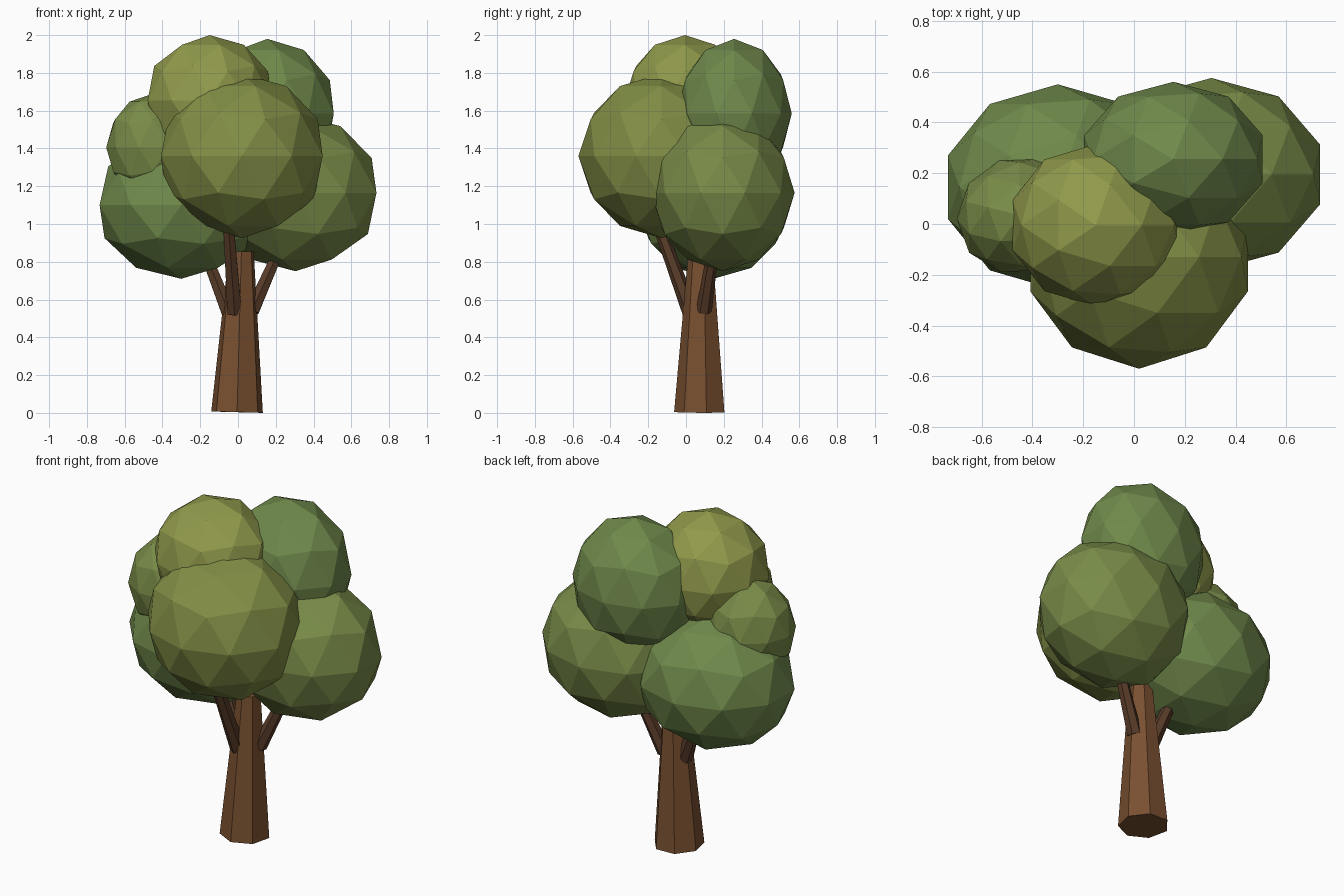
import bpy, math
from mathutils import Vector, Quaternion

if "Cube" in bpy.data.objects:
    bpy.data.objects.remove(bpy.data.objects["Cube"])


def material(name, rgb):
    m = bpy.data.materials.new(name)
    m.diffuse_color = (*rgb, 1)
    m.use_nodes = True
    m.node_tree.nodes["Principled BSDF"].inputs["Base Color"].default_value = m.diffuse_color
    return m


bark = material("bark", (0.19, 0.08, 0.03))
bark_dark = material("dark_bark", (0.10, 0.045, 0.022))
green = material("green_leaves", (0.16, 0.25, 0.07))
mid = material("mid_leaves", (0.19, 0.26, 0.065))
olive = material("olive_leaves", (0.22, 0.27, 0.06))
light = material("light_leaves", (0.28, 0.32, 0.07))


def limb(name, start, end, r1, r2, sides, mat, turn=0.0):
    """Tapered prism between two points."""
    a, b = Vector(start), Vector(end)
    d = b - a
    bpy.ops.mesh.primitive_cone_add(vertices=sides, radius1=r1, radius2=r2,
                                    depth=d.length, location=(a + b) / 2)
    o = bpy.context.object
    o.name = name
    o.rotation_mode = 'QUATERNION'
    o.rotation_quaternion = (Vector((0, 0, 1)).rotation_difference(d)
                             @ Quaternion((0, 0, 1), turn))
    o.data.materials.append(mat)


def leaves(name, centre, size, mat, turn=0):
    """Faceted leaf clump."""
    bpy.ops.mesh.primitive_ico_sphere_add(subdivisions=2, radius=1, location=centre,
                                          rotation=(0, 0, math.radians(turn)))
    o = bpy.context.object
    o.name = name
    o.scale = size
    o.data.materials.append(mat)


# Seven-sided trunk with an edge facing forward
limb("trunk", (-0.005, 0.077, 0.004), (0.018, 0.08, 0.855), 0.14, 0.067, 7, bark, math.pi)

# Branches reaching into the lower clumps
limb("front_branch", (-0.018, 0.025, 0.53), (-0.055, -0.17, 1.06), 0.044, 0.03, 6, bark_dark)
limb("left_branch", (-0.05, 0.09, 0.53), (-0.23, 0.14, 0.99), 0.042, 0.026, 6, bark_dark)
limb("right_branch", (0.075, 0.095, 0.54), (0.27, 0.16, 0.98), 0.042, 0.026, 6, bark_dark)

# Leaf clumps
leaves("front_leaves", (0.02, -0.13, 1.36), (0.45, 0.44, 0.435), olive)
leaves("right_leaves", (0.305, 0.195, 1.165), (0.45, 0.38, 0.415), mid)
leaves("left_leaves", (-0.30, 0.145, 1.10), (0.455, 0.405, 0.39), green)
leaves("back_top_leaves", (0.155, 0.255, 1.585), (0.37, 0.305, 0.395), green)
leaves("top_leaves", (-0.15, -0.005, 1.655), (0.345, 0.32, 0.345), light)
leaves("small_left_leaves", (-0.45, 0.035, 1.405), (0.25, 0.23, 0.285), mid, 20)
